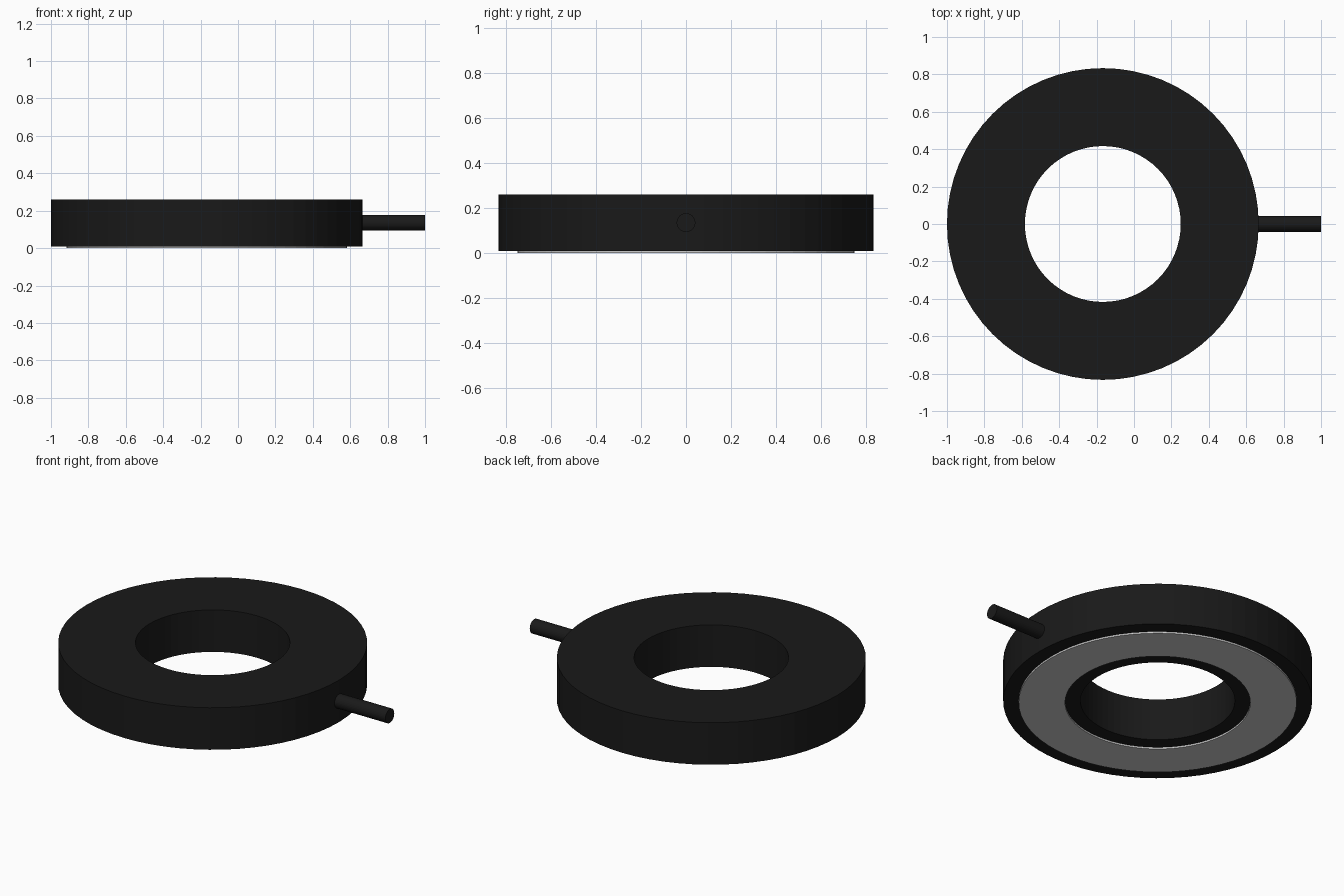
import bpy, bmesh, math

if "Cube" in bpy.data.objects:
    bpy.data.objects.remove(bpy.data.objects["Cube"])

CX = -1 / 6          # ring axis
SIDES = 64


def material(name, rgb):
    m = bpy.data.materials.new(name)
    m.diffuse_color = (*rgb, 1)
    m.use_nodes = True
    m.node_tree.nodes["Principled BSDF"].inputs["Base Color"].default_value = m.diffuse_color
    return m


def add_object(name, bm, mat):
    bmesh.ops.recalc_face_normals(bm, faces=bm.faces)
    me = bpy.data.meshes.new(name)
    bm.to_mesh(me)
    bm.free()
    me.materials.append(mat)
    ob = bpy.data.objects.new(name, me)
    bpy.context.collection.objects.link(ob)
    return ob


def flat_ring(name, r_in, r_out, z0, z1, mat):
    """Rectangular section swept around the ring axis."""
    bm = bmesh.new()
    section = [(r_in, z0), (r_out, z0), (r_out, z1), (r_in, z1)]
    loops = []
    for i in range(SIDES):
        a = 2 * math.pi * i / SIDES
        loops.append([bm.verts.new((r * math.cos(a), r * math.sin(a), z))
                      for r, z in section])
    for i in range(SIDES):
        a, b = loops[i], loops[(i + 1) % SIDES]
        for k in range(4):
            n = (k + 1) % 4
            bm.faces.new((a[k], b[k], b[n], a[n]))
    ob = add_object(name, bm, mat)
    ob.location.x = CX
    return ob


black = material("black", (0.01, 0.01, 0.01))
white = material("diffuser_white", (0.9, 0.9, 0.9))

# Housing ring and the thin light panel beneath it
flat_ring("housing", 5 / 12, 5 / 6, 0.01, 0.26, black)
flat_ring("light_panel", 0.5, 0.75, 0.0, 0.012, white)

# Cable stub leaving the side of the housing
x0, x1 = 0.64, 1.0
bm = bmesh.new()
bmesh.ops.create_cone(bm, cap_ends=True, segments=32,
                      radius1=0.0417, radius2=0.0417, depth=x1 - x0)
cable = add_object("cable", bm, black)
cable.rotation_euler.y = math.pi / 2
cable.location = ((x0 + x1) / 2, 0, 0.135)
